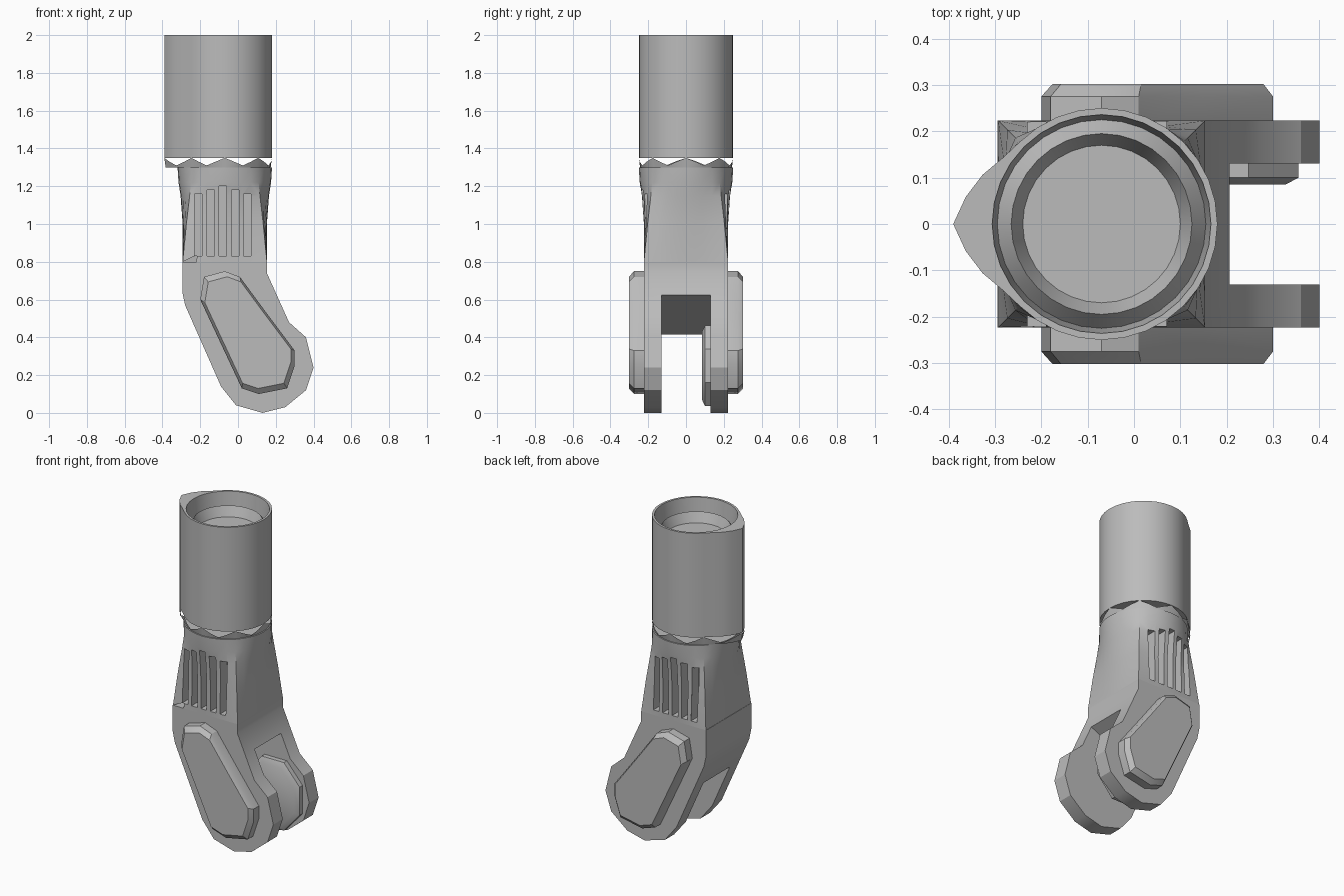
import bpy, bmesh, math

cube = bpy.data.objects.get("Cube")
if cube:
    bpy.data.objects.remove(cube, do_unlink=True)

grey = bpy.data.materials.new("plain_grey")
grey.use_nodes = True
grey.diffuse_color = (0.5, 0.5, 0.5, 1)
grey.node_tree.nodes["Principled BSDF"].inputs["Base Color"].default_value = (0.5, 0.5, 0.5, 1)

SEGMENTS = 32
AXIS_X = -0.07


def finish(name, bm):
    """Turn a bmesh into a shaded object."""
    bmesh.ops.recalc_face_normals(bm, faces=bm.faces)
    mesh = bpy.data.meshes.new(name)
    bm.to_mesh(mesh)
    bm.free()
    mesh.materials.append(grey)
    obj = bpy.data.objects.new(name, mesh)
    bpy.context.collection.objects.link(obj)
    return obj


def ring(z, radius, square=0.0, ridge=0.0):
    """Closed outline: circle blended to a square, with an optional ridge on -x."""
    points = []
    for i in range(SEGMENTS):
        a = 2 * math.pi * i / SEGMENTS
        c, s = math.cos(a), math.sin(a)
        r = radius * (1 - square + square / max(abs(c), abs(s)))
        r += ridge * max(0, 1 - abs(a - math.pi) / 0.65)
        points.append((AXIS_X + r * c, r * s, z))
    return points


def loft(name, rings, caps=True):
    """Skin a stack of outlines that have equal point counts."""
    bm = bmesh.new()
    loops = [[bm.verts.new(p) for p in points] for points in rings]
    for low, high in zip(loops, loops[1:]):
        for i in range(len(low)):
            j = (i + 1) % len(low)
            bm.faces.new((low[i], low[j], high[j], high[i]))
    if caps:
        bm.faces.new(loops[0])
        bm.faces.new(loops[-1])
    return finish(name, bm)


def slab(name, outline, layers):
    """Stack an x-z outline along y; each layer is (y, scale about its centre)."""
    cx = sum(p[0] for p in outline) / len(outline)
    cz = sum(p[1] for p in outline) / len(outline)
    return loft(name, [[(cx + (x - cx) * k, y, cz + (z - cz) * k) for x, z in outline]
                       for y, k in layers])


def cut(obj, cutter):
    """Subtract a cutter, then discard it."""
    cutter.hide_render = True
    mod = obj.modifiers.new("cut", 'BOOLEAN')
    mod.object = cutter
    mod.solver = 'EXACT'
    bpy.context.view_layer.objects.active = obj
    bpy.ops.object.modifier_apply(modifier=mod.name)
    bpy.data.objects.remove(cutter, do_unlink=True)


# Upper sleeve: ridged tube with a recessed top
sleeve = loft("upper_sleeve", [
    ring(1.35, 0.25, ridge=0.07), ring(2.0, 0.25, ridge=0.07),
    ring(2.0, 0.236), ring(1.89, 0.225), ring(1.93, 0.195),
    ring(1.87, 0.17)])

# Jagged collar in the gap under the sleeve
teeth_low = ring(1.3, 0.243, ridge=0.07)
teeth_high = [(x, y, 1.35 if i % 4 == 0 else 1.33 if i % 2 else 1.31)
              for i, (x, y, z) in enumerate(ring(1.35, 0.25, ridge=0.07))]
collar = loft("jagged_collar", [teeth_low, teeth_high], caps=False)

# Neck: round at the top, square at the bottom, slotted front and back
neck = loft("neck", [
    ring(0.8, 0.223, 1), ring(1.0, 0.223, 0.7), ring(1.15, 0.234, 0.3),
    ring(1.22, 0.245, 0.08), ring(1.3, 0.25)])
for side in (-1, 1):
    for n in range(5):
        x = -0.21 + 0.065 * n
        w = 0.02
        top = 1.2 - 0.02 * abs(n - 2)
        outline = [(x - w, 0.83), (x + w, 0.83), (x + w, top), (x - w, top)]
        cut(neck, slab("slot_cutter", outline, [(side * 0.15, 1), (side * 0.4, 1)]))

# Slanted fork body with an open slot between its prongs
fork_outline = [
    (-0.295, 0.8), (-0.295, 0.64), (-0.28, 0.57), (-0.09, 0.14), (-0.01, 0.04),
    (0.13, 0.0), (0.25, 0.03), (0.36, 0.12), (0.4, 0.24), (0.36, 0.4),
    (0.27, 0.48), (0.153, 0.74), (0.153, 0.8)]
fork = slab("fork_body", fork_outline, [(-0.223, 1), (0.223, 1)])
cut(fork, slab("fork_cutter", [(-0.4, 0.32), (0.3, 0.67), (0.6, 0.4), (0.5, -0.2), (-0.4, -0.2)],
               [(-0.13, 1), (0.13, 1)]))

# Raised boss on the inside of the left prong
boss_outline = [(0.17 + 0.2 * math.cos(math.pi * (i + 0.5) / 4),
                 0.25 + 0.23 * math.sin(math.pi * (i + 0.5) / 4)) for i in range(8)]
boss = slab("inner_boss", boss_outline, [(0.135, 1), (0.1, 1), (0.085, 0.85)])

# Bevelled cover plates on both outer faces
plate_outline = [
    (-0.2, 0.6), (-0.18, 0.72), (-0.07, 0.75), (0.01, 0.72), (0.15, 0.53),
    (0.3, 0.33), (0.3, 0.25), (0.26, 0.13), (0.11, 0.1), (0.02, 0.13)]
plates = [slab(name, plate_outline, [(side * 0.215, 1), (side * 0.275, 1), (side * 0.302, 0.91)])
          for name, side in (("front_plate", -1), ("back_plate", 1))]

# Smooth the round parts and keep the edges crisp
bpy.ops.object.select_all(action='DESELECT')
for obj in [sleeve, collar, neck, fork, boss] + plates:
    obj.select_set(True)
bpy.context.view_layer.objects.active = sleeve
bpy.ops.object.shade_smooth_by_angle(angle=math.radians(30))
